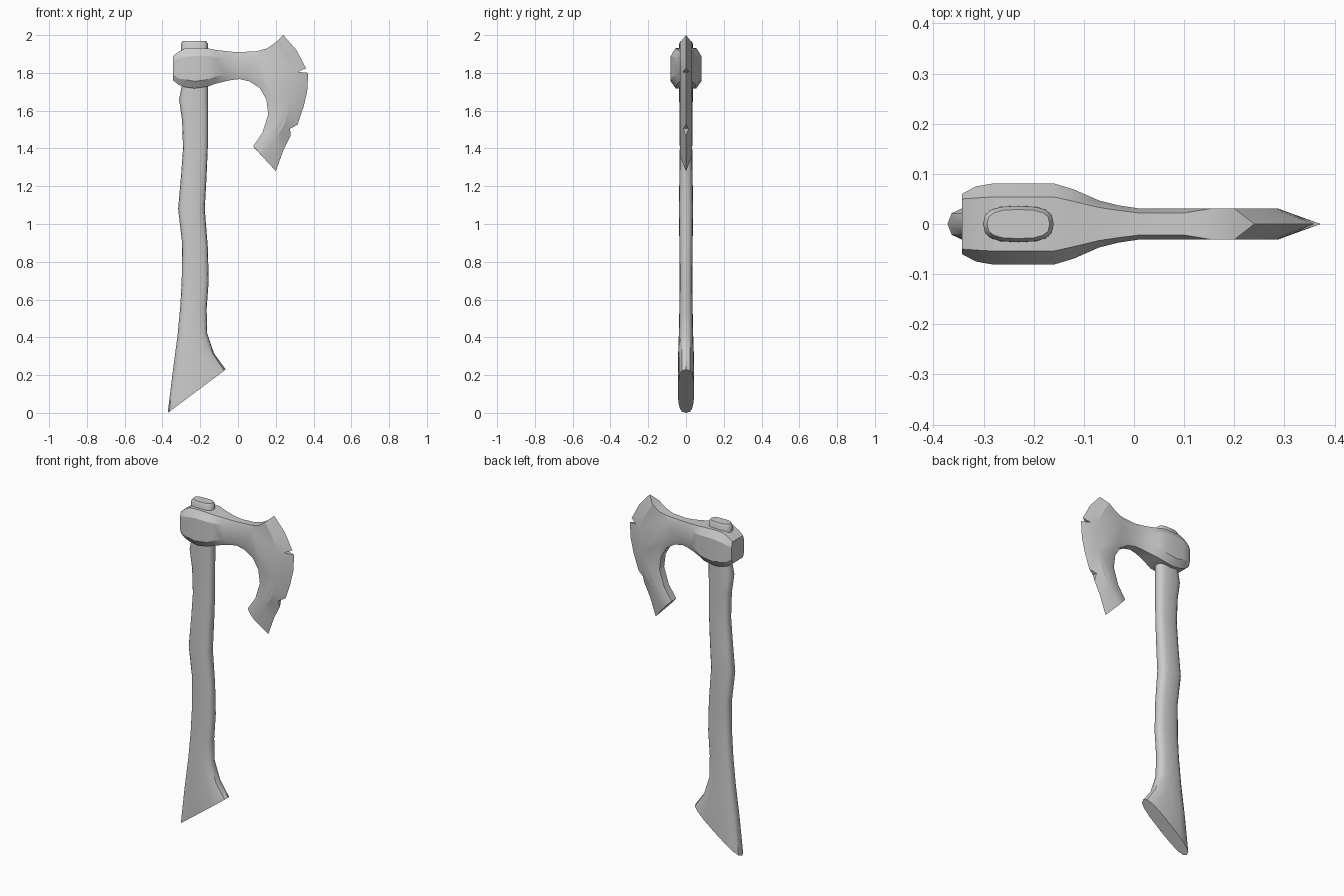
import bpy, bmesh
from math import cos, sin, pi, copysign, radians

if "Cube" in bpy.data.objects:
    bpy.data.objects.remove(bpy.data.objects["Cube"])


def finish(bm, name, angle):
    bmesh.ops.remove_doubles(bm, verts=bm.verts, dist=0.0005)
    bmesh.ops.recalc_face_normals(bm, faces=bm.faces)
    me = bpy.data.meshes.new(name)
    bm.to_mesh(me)
    bm.free()
    ob = bpy.data.objects.new(name, me)
    bpy.context.collection.objects.link(ob)
    bpy.ops.object.select_all(action='DESELECT')
    ob.select_set(True)
    bpy.context.view_layer.objects.active = ob
    bpy.ops.object.shade_smooth_by_angle(angle=radians(angle))
    return ob


# Handle: rounded rings given as left x, left z, right x, right z, half depth
rings = [
    (-.372, 0, -.065, .23, .043), (-.345, .22, -.127, .315, .043),
    (-.32, .41, -.163, .42, .038), (-.305, .57, -.166, .55, .035),
    (-.298, .70, -.155, .70, .034), (-.296, .90, -.160, .88, .035),
    (-.317, 1.08, -.176, 1.08, .038), (-.302, 1.25, -.167, 1.24, .035),
    (-.291, 1.40, -.160, 1.40, .033), (-.296, 1.55, -.159, 1.55, .034),
    (-.312, 1.66, -.159, 1.66, .036), (-.298, 1.73, -.159, 1.73, .036),
    (-.301, 1.90, -.160, 1.90, .037), (-.301, 1.955, -.160, 1.955, .036),
    (-.293, 1.968, -.168, 1.968, .029),
]
SIDES = 16


def soft(v):
    return copysign(abs(v) ** 0.72, v)


bm = bmesh.new()
loops = []
for xl, zl, xr, zr, h in rings:
    loop = []
    for k in range(SIDES):
        a = 2 * pi * k / SIDES
        t = 0.5 + 0.5 * soft(cos(a))
        loop.append(bm.verts.new((xl + (xr - xl) * t, h * soft(sin(a)), zl + (zr - zl) * t)))
    loops.append(loop)
for a, b in zip(loops, loops[1:]):
    for k in range(SIDES):
        n = (k + 1) % SIDES
        bm.faces.new((a[k], a[n], b[n], b[k]))
bm.faces.new(loops[0])
bm.faces.new(loops[-1])
finish(bm, "handle", 40)

# Axe head, half side: socket columns
# (x, top rim z, top face z, bottom rim z, bottom face z, rim y, face y)
columns = [
    (-.343, 1.89, 1.86, 1.76, 1.79, .050, .060),
    (-.315, 1.912, 1.875, 1.737, 1.77, .052, .075),
    (-.28, 1.93, 1.885, 1.725, 1.765, .054, .081),
    (-.23, 1.932, 1.89, 1.718, 1.755, .054, .081),
    (-.16, 1.93, 1.89, 1.728, 1.765, .054, .081),
    (-.12, 1.922, 1.885, 1.742, 1.78, .045, .069),
    (-.07, 1.916, 1.88, 1.755, 1.79, .033, .047),
    (-.03, 1.912, 1.88, 1.763, 1.795, .027, .037),
    (.01, 1.91, 1.88, 1.767, 1.795, .022, .031),
]
T = .031  # blade half thickness
top_rim = [(c[0], c[5], c[1]) for c in columns]
top_face = [(c[0], c[6], c[2]) for c in columns]
low_rim = [(c[0], c[5], c[3]) for c in columns]
low_face = [(c[0], c[6], c[4]) for c in columns]
n = len(columns) - 1

# Blade outline continuing the socket
top_rim += [(.10, .022, 1.915), (.155, T, 1.93), (.20, T, 1.962)]
top_face += [(.105, T, 1.89), (.155, T, 1.93), (.20, T, 1.962)]
low_rim += [(x, .022, z) for x, z in
            [(.06, 1.755), (.115, 1.72), (.15, 1.66), (.16, 1.58), (.13, 1.485), (.08, 1.41)]]
low_face += [(x, T, z) for x, z in
             [(.07, 1.782), (.135, 1.743), (.175, 1.67), (.185, 1.58), (.153, 1.475), (.10, 1.39)]]
low_rim.append((.13, T, 1.356))
low_face.append((.13, T, 1.356))

# Sharpening line and cutting edge with two notches
bevel = [(x, T, z) for x, z in
         [(.20, 1.962), (.245, 1.89), (.276, 1.82), (.282, 1.805), (.287, 1.79), (.288, 1.72),
          (.276, 1.64), (.25, 1.545), (.243, 1.525), (.23, 1.50), (.19, 1.44), (.13, 1.356)]]
edge = [(.24, 0, 2.0), (.31, 0, 1.92), (.36, 0, 1.825), (.318, .017, 1.805), (.372, 0, 1.80),
        (.366, 0, 1.70), (.347, 0, 1.62), (.315, 0, 1.525), (.276, .014, 1.505), (.278, 0, 1.465),
        (.24, 0, 1.39), (.20, 0, 1.28)]

bm = bmesh.new()


def face(pts):
    bm.faces.new([bm.verts.new(p) for p in pts])


def strip(a, b):
    for i in range(len(a) - 1):
        face((a[i], a[i + 1], b[i + 1], b[i]))


def centre(pts):
    return [(x, 0, z) for x, y, z in pts]


strip(top_face[:n + 1], low_face[:n + 1])
face(top_face[n:] + bevel[1:] + low_face[n:-1][::-1])
for rim, side in ((top_rim, top_face), (low_rim, low_face)):
    strip(rim, side)
    strip(rim, centre(rim))
strip(bevel, edge)
strip(edge, centre(edge))
# Tips of the blade and flat back of the socket
for rim, tip in ((top_rim, edge[0]), (low_rim, edge[-1])):
    face((rim[-1], tip, centre(rim)[-1]))
face([centre(top_rim)[0], top_rim[0], top_face[0], low_face[0], low_rim[0], centre(low_rim)[0]])

# Mirror the half to the other side
bmesh.ops.remove_doubles(bm, verts=bm.verts, dist=0.0005)
copy = bmesh.ops.duplicate(bm, geom=bm.verts[:] + bm.edges[:] + bm.faces[:])
for v in copy["geom"]:
    if isinstance(v, bmesh.types.BMVert):
        v.co.y = -v.co.y
finish(bm, "axe_head", 22)
